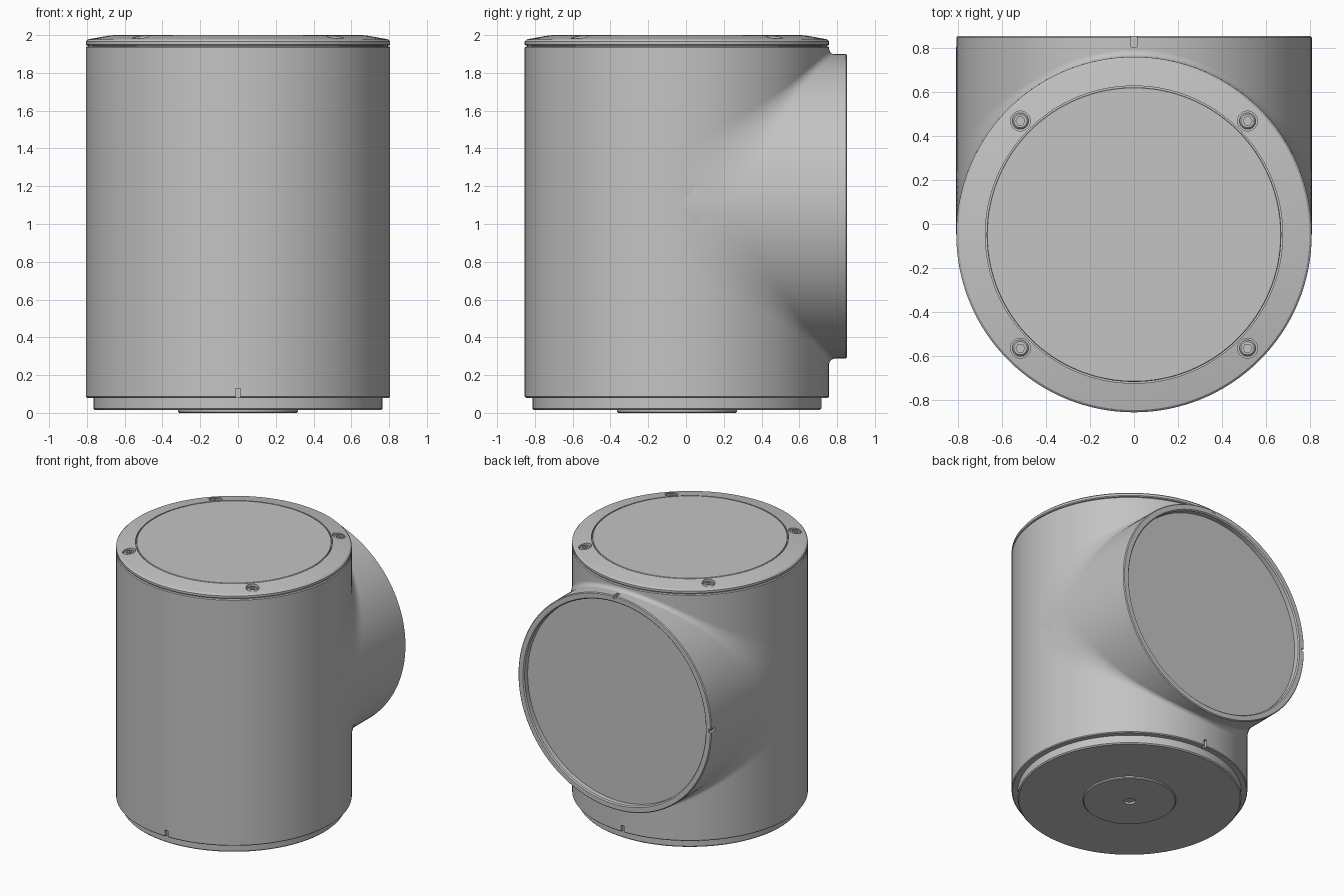
import bpy, bmesh, math
from mathutils import Matrix, Vector

if "Cube" in bpy.data.objects:
    bpy.data.objects.remove(bpy.data.objects["Cube"])

R = 0.806          # radius of body and side branch
CY = -0.048        # body axis in y
BZ = 1.093         # branch axis height
END = 0.9          # branch length from the body axis
SEG = 128

grey = bpy.data.materials.new("metal grey")
grey.use_nodes = True
grey.diffuse_color = (0.55, 0.55, 0.55, 1)
grey.node_tree.nodes["Principled BSDF"].inputs["Base Color"].default_value = (0.55, 0.55, 0.55, 1)

UPRIGHT = Matrix.Translation((0, CY, 0))
SIDEWAYS = Matrix.Translation((0, CY, BZ)) @ Matrix.Rotation(-math.pi / 2, 4, 'X')


def finish(name, bm):
    mesh = bpy.data.meshes.new(name)
    bm.to_mesh(mesh)
    bm.free()
    mesh.materials.append(grey)
    obj = bpy.data.objects.new(name, mesh)
    bpy.context.collection.objects.link(obj)
    return obj


def lathe(name, profile, matrix=UPRIGHT, steps=SEG, closed=False):
    """Spin a (radius, height) profile around the local z axis."""
    bm = bmesh.new()
    verts = [bm.verts.new((r, 0, z)) for r, z in profile]
    edges = [bm.edges.new(pair) for pair in zip(verts, verts[1:])]
    if closed:
        edges.append(bm.edges.new((verts[-1], verts[0])))
    bmesh.ops.spin(bm, geom=verts + edges, cent=(0, 0, 0), axis=(0, 0, 1),
                   angle=2 * math.pi, steps=steps, use_merge=False)
    bmesh.ops.remove_doubles(bm, verts=bm.verts, dist=1e-5)
    bmesh.ops.recalc_face_normals(bm, faces=bm.faces)
    bm.transform(matrix)
    return finish(name, bm)


def box(name, centre, size):
    bm = bmesh.new()
    bmesh.ops.create_cube(bm, size=1)
    bm.transform(Matrix.Translation(centre) @ Matrix.Diagonal((*size, 1)))
    return finish(name, bm)


def activate(obj):
    bpy.ops.object.select_all(action='DESELECT')
    obj.select_set(True)
    bpy.context.view_layer.objects.active = obj


def cut(obj, cutters):
    for cutter in cutters:
        cutter.hide_render = True
        mod = obj.modifiers.new("cut", 'BOOLEAN')
        mod.operation = 'DIFFERENCE'
        mod.solver = 'EXACT'
        mod.object = cutter
        activate(obj)
        bpy.ops.object.modifier_apply(modifier=mod.name)
        bpy.data.objects.remove(cutter)


# Main body with index notches at the front and back of its lower edge
body = lathe("body", [(0, 0.08), (R - 0.006, 0.08), (R, 0.086), (R, 1.935),
                      (R - 0.006, 1.941), (0, 1.941)])
cut(body, [box("notch_cutter", (0, CY + s * R, 0.1), (0.025, 0.05, 0.06)) for s in (-1, 1)])

# Seam under the cap
seam = lathe("cap_seam", [(0, 1.93), (R - 0.012, 1.93), (R - 0.012, 1.96), (0, 1.96)])

# Base spigot and centre plate with a small hole
base = lathe("base", [(0, 0.015), (0.757, 0.015), (0.765, 0.023), (0.765, 0.09), (0, 0.09)])
plate = lathe("base_plate", [(0.04, 0.02), (0.04, 0), (0.312, 0), (0.318, 0.006),
                             (0.318, 0.02)], closed=True)

# Sloping cap ring, flat lid
ring = lathe("cap_ring", [(0.674, 1.945), (R - 0.005, 1.945), (R, 1.951), (R, 1.967),
                          (R - 0.01, 1.977), (R - 0.03, 1.981), (0.674, 1.999)], closed=True)
lid = lathe("cap_lid", [(0, 1.95), (0.668, 1.95), (0.668, 1.997), (0.665, 2.0), (0, 2.0)])

# Four counterbored socket screws in the cap ring
spots = [(sx * 0.515, CY + sy * 0.515) for sx in (-1, 1) for sy in (-1, 1)]
cut(ring, [lathe("bore_cutter", [(0, 1.962), (0.045, 1.962), (0.045, 2.05), (0, 2.05)],
                 Matrix.Translation((x, y, 0)), 32) for x, y in spots])
screws = []
for x, y in spots:
    place = Matrix.Translation((x, y, 0))
    screw = lathe("cap_screw", [(0, 1.955), (0.037, 1.955), (0.037, 1.978), (0.03, 1.985),
                                (0, 1.985)], place, 32)
    cut(screw, [lathe("socket_cutter", [(0, 1.97), (0.02, 1.97), (0.02, 2.05), (0, 2.05)],
                      place, 6)])
    screws.append(screw)

# Side branch with recessed end and rim notches
branch = lathe("side_branch", [(0, 0), (R, 0), (R, END - 0.006), (R - 0.006, END),
                               (0.765, END), (0.757, END - 0.008), (0.757, END - 0.045),
                               (0, END - 0.045)], SIDEWAYS)
rim_y = CY + END
cut(branch, [box("notch_cutter", (0, rim_y, BZ + R), (0.025, 0.1, 0.04)),
             box("notch_cutter", (-R, rim_y, BZ), (0.04, 0.1, 0.025))])

# Blend between body and branch, widening toward the flanks; mirrored below
bm = bmesh.new()
ROWS, ARC = 96, 10
grid = []
for i in range(ROWS + 1):
    t = math.radians(-88 + 176 * i / ROWS)
    d = 0.03 + 0.2 * math.sin(t) ** 6
    corner = R * math.cos(t)
    row = []
    for j in range(ARC + 1):
        a = math.pi / 2 * j / ARC
        row.append(bm.verts.new((R * math.sin(t), CY + corner + d * (1 - math.cos(a)),
                                 corner + d * (1 - math.sin(a)))))
    grid.append(row)
for low, high in zip(grid, grid[1:]):
    for j in range(ARC):
        bm.faces.new((low[j], high[j], high[j + 1], low[j + 1]))
blend = finish("branch_blend", bm)
blend.location.z = BZ
mirror = blend.modifiers.new("mirror", 'MIRROR')
mirror.use_axis = (False, False, True)
mirror.use_mirror_merge = False
activate(blend)
bpy.ops.object.modifier_apply(modifier="mirror")

# Smooth curved surfaces, keep edges crisp
for obj in [body, seam, base, plate, ring, lid, branch, blend] + screws:
    activate(obj)
    bpy.ops.object.shade_smooth_by_angle(angle=math.radians(25))
bpy.ops.object.select_all(action='DESELECT')
